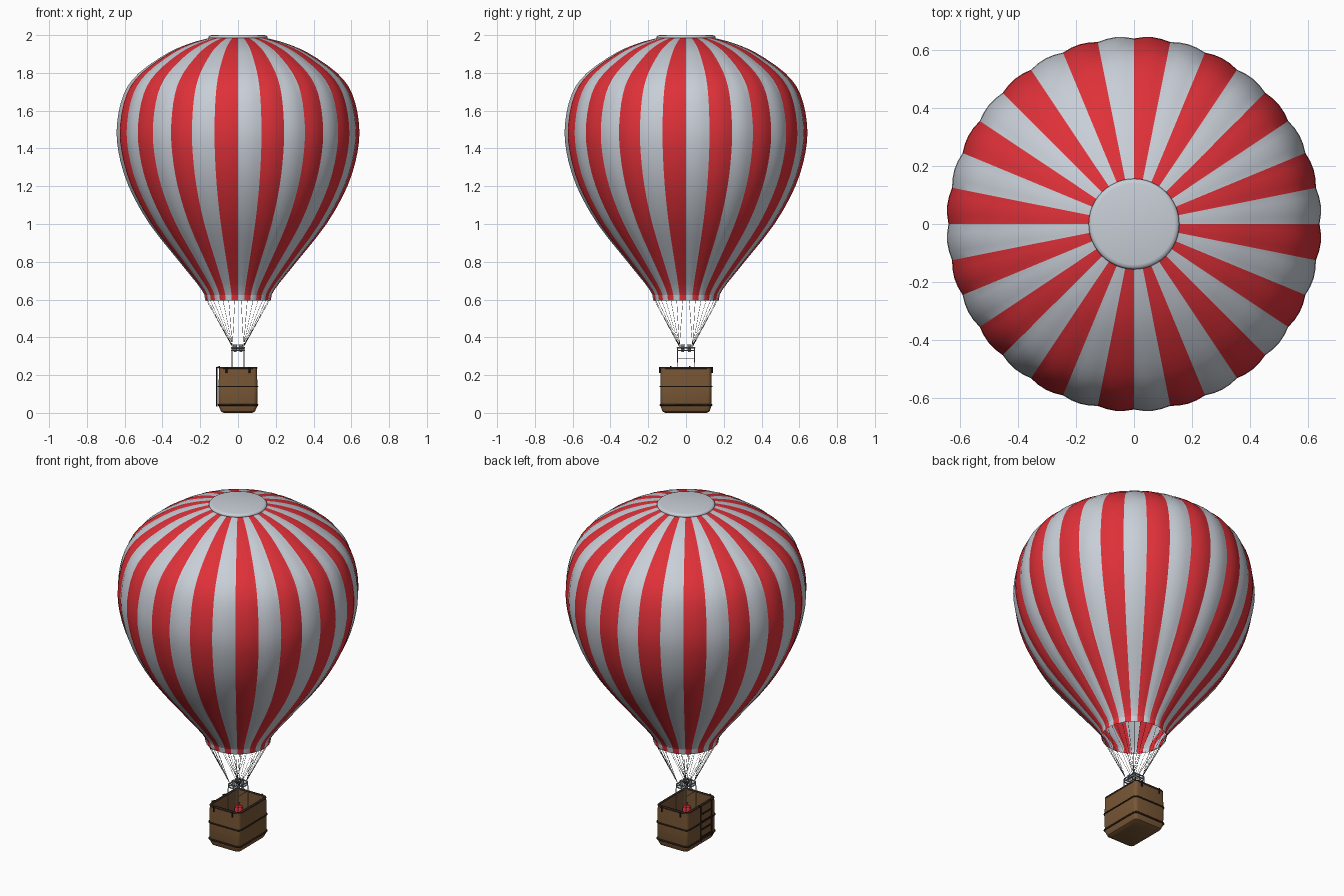
import bpy, bmesh, math
from mathutils import Vector

if "Cube" in bpy.data.objects:
    bpy.data.objects.remove(bpy.data.objects["Cube"], do_unlink=True)


def material(name, *rgb):
    m = bpy.data.materials.new(name)
    m.use_nodes = True
    m.diffuse_color = (*rgb, 1)
    m.node_tree.nodes["Principled BSDF"].inputs["Base Color"].default_value = (*rgb, 1)
    return m


RED = material("red fabric", 0.74, 0.03, 0.04)
WHITE = material("pale fabric", 0.58, 0.62, 0.68)
WICKER = material("wicker brown", 0.19, 0.095, 0.036)
TRIM = material("dark leather", 0.03, 0.016, 0.01)
STEEL = material("grey steel", 0.25, 0.27, 0.3)
ROPE = material("dark rope", 0.06, 0.06, 0.065)


def make_object(name, bm, mats, angle=30):
    bmesh.ops.recalc_face_normals(bm, faces=bm.faces)
    mesh = bpy.data.meshes.new(name)
    bm.to_mesh(mesh)
    bm.free()
    ob = bpy.data.objects.new(name, mesh)
    bpy.context.collection.objects.link(ob)
    for m in mats:
        mesh.materials.append(m)
    select(ob)
    bpy.ops.object.shade_smooth_by_angle(angle=math.radians(angle))
    return ob


def select(ob):
    bpy.ops.object.select_all(action="DESELECT")
    ob.select_set(True)
    bpy.context.view_layer.objects.active = ob


def loft(bm, rings, cap_start=False, cap_end=False):
    """Bridge closed rings of points; returns the faces row by row."""
    loops = [[bm.verts.new(p) for p in ring] for ring in rings]
    n = len(loops[0])
    faces = []
    for a, b in zip(loops, loops[1:]):
        for i in range(n):
            j = (i + 1) % n
            faces.append(bm.faces.new((a[i], a[j], b[j], b[i])))
    if cap_start:
        bm.faces.new(loops[0])
    if cap_end:
        bm.faces.new(loops[-1])
    return faces


def circle(r, z, n=32, x=0, y=0):
    return [(x + r * math.cos(2 * math.pi * i / n), y + r * math.sin(2 * math.pi * i / n), z)
            for i in range(n)]


def rounded_rect(hx, hy, z, r=0.02, n=4):
    pts = []
    for k, (sx, sy) in enumerate([(1, 1), (-1, 1), (-1, -1), (1, -1)]):
        for i in range(n + 1):
            a = math.pi / 2 * (k + i / n)
            pts.append((sx * (hx - r) + r * math.cos(a), sy * (hy - r) + r * math.sin(a), z))
    return pts


def tubes(name, paths, radius, mat, cyclic=False, sides=1):
    cu = bpy.data.curves.new(name, "CURVE")
    cu.dimensions = "3D"
    cu.bevel_depth = radius
    cu.bevel_resolution = sides
    cu.use_fill_caps = True
    for path in paths:
        sp = cu.splines.new("POLY")
        sp.points.add(len(path) - 1)
        for p, co in zip(sp.points, path):
            p.co = (*co, 1)
        sp.use_cyclic_u = cyclic
    ob = bpy.data.objects.new(name, cu)
    bpy.context.collection.objects.link(ob)
    cu.materials.append(mat)
    select(ob)
    bpy.ops.object.convert(target="MESH")
    return ob


def smooth_profile(pts, steps=3):
    """Catmull-Rom curve through the profile points."""
    p = [Vector(q) for q in pts]
    p = [2 * p[0] - p[1]] + p + [2 * p[-1] - p[-2]]
    out = []
    for a, b, c, d in zip(p, p[1:], p[2:], p[3:]):
        for s in range(steps):
            t = s / steps
            out.append(0.5 * (2 * b + (c - a) * t + (2 * a - 5 * b + 4 * c - d) * t ** 2
                              + (3 * b - a - 3 * c + d) * t ** 3))
    return out + [p[-2]]


# Envelope: bulging gores in alternating colours, open at the mouth
GORES, SEG = 32, 4
profile = smooth_profile([(0.172, 0.595), (0.19, 0.65), (0.30, 0.79), (0.465, 1.0), (0.575, 1.2),
                          (0.628, 1.38), (0.636, 1.53), (0.6, 1.69), (0.52, 1.8),
                          (0.37, 1.905), (0.25, 1.957), (0.15, 1.985)])
count = GORES * SEG
rings = []
for r, z in profile:
    ring = []
    for i in range(count):
        a = 2 * math.pi * i / count
        rr = r * (1 + 0.012 * math.sin(math.pi * (i % SEG) / SEG))
        ring.append((rr * math.cos(a), rr * math.sin(a), z))
    rings.append(ring)
bm = bmesh.new()
for k, f in enumerate(loft(bm, rings)):
    f.material_index = (k % count) // SEG % 2
make_object("envelope", bm, [WHITE, RED], 14)

# Crown cap
bm = bmesh.new()
loft(bm, [circle(r, z, 48) for r, z in [(0.14, 1.978), (0.154, 1.983), (0.156, 1.99),
                                        (0.15, 1.997), (0.14, 2.0)]], True, True)
make_object("crown_cap", bm, [WHITE], 60)

# Suspension ropes from the mouth to the burner frame corners
paths = []
for i in range(GORES):
    a = 2 * math.pi * (i + 0.5) / GORES
    c, s = math.cos(a), math.sin(a)
    paths.append([(0.17 * c, 0.17 * s, 0.6),
                  (math.copysign(0.03, c), math.copysign(0.035, s), 0.35)])
tubes("suspension_ropes", paths, 0.0009, ROPE, sides=0)

# Basket: hollow shell with a tucked-in base
bm = bmesh.new()
loft(bm, [rounded_rect(x, y, z) for x, y, z in [
    (0.075, 0.11, 0.0), (0.09, 0.125, 0.008), (0.102, 0.134, 0.035), (0.103, 0.135, 0.14),
    (0.1, 0.134, 0.24), (0.09, 0.124, 0.24), (0.09, 0.124, 0.03)]], True, True)
make_object("basket", bm, [WICKER])

# Leather bands and padded rim
for name, hx, hy, z, r in [("lower_band", 0.103, 0.135, 0.042, 0.005),
                           ("middle_band", 0.104, 0.136, 0.14, 0.004),
                           ("rim", 0.096, 0.13, 0.238, 0.007)]:
    tubes(name, [rounded_rect(hx, hy, z)], r, TRIM, True)

# Runners under the floor
tubes("runners", [[(x, -0.11, 0.005), (x, 0.11, 0.005)] for x in (-0.05, 0.0, 0.05)],
      0.005, TRIM)

# Short straps hanging from the rim
tubes("rim_straps", [[(x, s * 0.139, 0.243), (x, s * 0.139, 0.212)]
                     for x in (-0.06, 0.06) for s in (-1, 1)], 0.005, TRIM)

# Ladder on the right side
ladder = [[(-0.112, y, 0.035), (-0.112, y, 0.24), (-0.095, y, 0.245)] for y in (-0.08, 0.02)]
ladder += [[(-0.112, -0.08, z), (-0.112, 0.02, z)] for z in (0.06, 0.105, 0.15, 0.195)]
tubes("ladder", ladder, 0.004, TRIM)

# Burner frame: uprights and two rectangles
corners = [(x, y) for x in (-0.032, 0.032) for y in (-0.045, 0.045)]
tubes("frame_uprights", [[(x * 1.05, y * 1.1, 0.03), (x, y, 0.345)] for x, y in corners],
      0.0025, STEEL)
tubes("frame_rails", [rounded_rect(0.034, 0.046, z, 0.008) for z in (0.345, 0.33)],
      0.0035, STEEL, True)
tubes("frame_cross_bars", [[(x, -0.045, 0.29), (x, 0.045, 0.29)] for x in (-0.032, 0.032)]
      + [[(-0.034, y, 0.338), (0.034, y, 0.338)] for y in (-0.018, 0.018)], 0.002, STEEL)

# Burners
bm = bmesh.new()
for x in (-0.015, 0.015):
    for y in (-0.018, 0.018):
        loft(bm, [circle(r, z, 12, x, y) for r, z in [
            (0.006, 0.322), (0.009, 0.33), (0.009, 0.345), (0.012, 0.362), (0.009, 0.362),
            (0.007, 0.345)]], True, True)
make_object("burners", bm, [STEEL])

# Gas bottles standing in the basket corners
bm = bmesh.new()
for x in (-0.06, 0.06):
    for y in (-0.093, 0.093):
        loft(bm, [circle(r, z, 16, x, y) for r, z in [
            (0.024, 0.03), (0.024, 0.14), (0.018, 0.156), (0.007, 0.162), (0.007, 0.175)]],
            True, True)
make_object("gas_bottles", bm, [RED])
